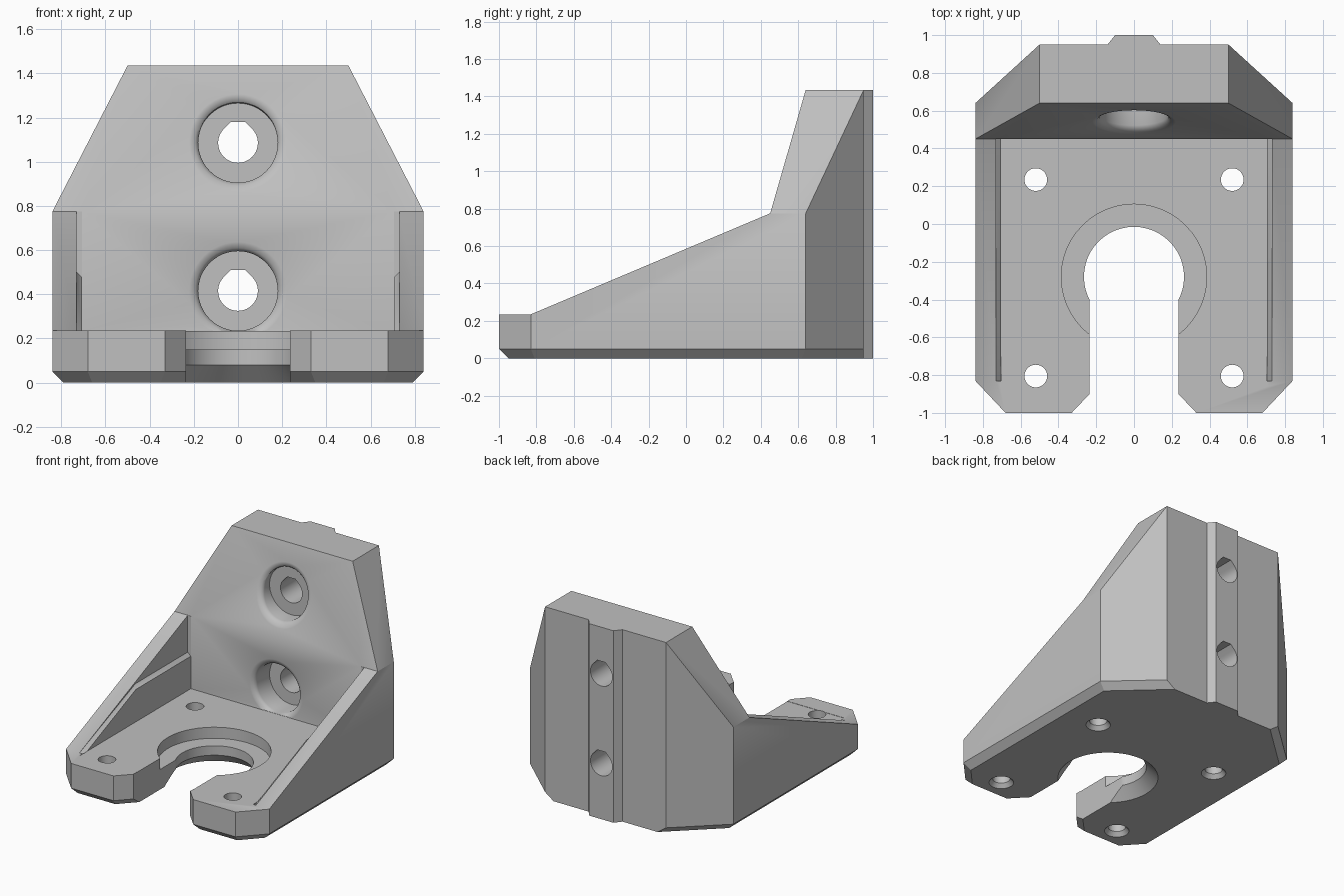
import bpy, bmesh
from math import sin, cos, pi, radians

cube = bpy.data.objects.get("Cube")
if cube:
    bpy.data.objects.remove(cube, do_unlink=True)

grey = bpy.data.materials.new("light grey plastic")
grey.use_nodes = True
COLOUR = (0.53, 0.53, 0.53, 1)
grey.diffuse_color = COLOUR
grey.node_tree.nodes["Principled BSDF"].inputs["Base Color"].default_value = COLOUR


def loft(name, rings):
    """Closed solid through a list of rings with equal point counts."""
    bm = bmesh.new()
    loops = [[bm.verts.new(p) for p in ring] for ring in rings]
    n = len(loops[0])
    for a, b in zip(loops, loops[1:]):
        for i in range(n):
            j = (i + 1) % n
            bm.faces.new((a[i], a[j], b[j], b[i]))
    bm.faces.new(loops[0])
    bm.faces.new(loops[-1])
    bmesh.ops.recalc_face_normals(bm, faces=bm.faces)
    mesh = bpy.data.meshes.new(name)
    bm.to_mesh(mesh)
    bm.free()
    mesh.materials.append(grey)
    obj = bpy.data.objects.new(name, mesh)
    bpy.context.collection.objects.link(obj)
    return obj


def mirrored(half):
    return half + [(-x, y) for x, y in reversed(half)]


def across(name, profile, half_width):
    """Side profile (y, z) extruded along x."""
    return loft(name, [[(x, y, z) for y, z in profile] for x in (-half_width, half_width)])


def circle(r, count=48):
    return [(r * cos(2 * pi * i / count), r * sin(2 * pi * i / count)) for i in range(count)]


def upright_bore(name, cx, cy, profile):
    return loft(name, [[(cx + x, cy + y, z) for x, y in circle(r)] for r, z in profile])


def combine(target, tool, operation="DIFFERENCE"):
    mod = target.modifiers.new("cut", "BOOLEAN")
    mod.operation = operation
    mod.solver = "EXACT"
    mod.object = tool
    bpy.context.view_layer.objects.active = target
    bpy.ops.object.modifier_apply(modifier=mod.name)
    bpy.data.objects.remove(tool, do_unlink=True)


# Plan outline with front slot, angled corners and rear locating ridge
inner = [(.235, -.28)]
rear = [(.14, .95), (.1, 1)]
plan = mirrored(inner + [(.235, -.9), (.33, -1), (.68, -1), (.84, -.83), (.84, .64), (.5, .95)] + rear)
foot = mirrored(inner + [(.235, -.83), (.35, -.95), (.66, -.95), (.79, -.81), (.79, .62), (.43, .95)] + rear)
bracket = loft("motor_bracket", [[(x, y, z) for x, y in ring]
                                 for ring, z in ((foot, 0), (plan, .05), (plan, 1.6))])

# Side silhouette, then the tapered front silhouette
combine(bracket, across("side_shape", [(-1.2, -.1), (-1.2, .235), (-.83, .235), (.45, .775),
                                       (.64, 1.435), (1.2, 1.435), (1.2, -.1)], 1.2), "INTERSECT")
taper = mirrored([(1.033, -.1), (1.033, .4), (.415, 1.6)])
combine(bracket, loft("front_shape", [[(x, y, z) for x, z in taper] for y in (-1.3, 1.3)]), "INTERSECT")

# Pocket between the gussets, with a thin ledge along each wall
combine(bracket, across("pocket", [(-.86, .233), (.45, .233), (.45, 1.2), (-.86, 1.2)], .705))
ledge = [(.449, .475), (-.2, .475), (-.83, .21), (-.83, 1.2), (.449, 1.2)]
wide = [(.449, .5), (-.17, .5), (-.83, .234), (-.83, 1.2), (.449, 1.2)]
for side in (-1, 1):
    combine(bracket, loft("ledge_cut", [[(side * x, y, z) for y, z in ring]
                                        for ring, x in ((ledge, .7045), (wide, .73))]))

# Round opening with upper recess and lower flare
combine(bracket, upright_bore("centre_bore", 0, -.28,
                              [(.356, -.01), (.265, .08), (.265, .15), (.385, .15), (.385, .6)]))

# Four countersunk mounting holes
for x in (-.52, .52):
    for y in (-.805, .235):
        combine(bracket, upright_bore("mounting_hole", x, y,
                                      [(.093, -.01), (.06, .03), (.06, .4)]))


def screw_recess(zc, face_y, slope):
    """Rounded-lip recess sunk into the back plate, following the face slope."""
    rings = [(.18, .63, 0)]
    for i in range(5):
        a = i * pi / 8
        lip = -.002 if i == 4 else .035 * (1 - sin(a))
        rings.append((.18 + .05 * (1 - cos(a)), face_y + lip, slope))
    rings.append((.24, face_y - .08, slope))
    return loft("screw_recess", [[(x, y + k * z, max(zc + z, .234)) for x, z in circle(r)]
                                 for r, y, k in rings])


# Two screw recesses with flat-topped teardrop through holes
drop = [(.09 * cos(radians(a)), .09 * sin(radians(a))) for a in range(135, 406, 9)]
drop += [(.033, .095), (-.033, .095)]
for zc, face_y, slope in ((1.085, .539, .288), (.415, .45, 0)):
    combine(bracket, screw_recess(zc, face_y, slope))
    combine(bracket, loft("screw_hole", [[(x, y, zc + z) for x, z in drop] for y in (.55, 1.1)]))

# Smooth bores, crisp edges
bpy.ops.object.select_all(action="DESELECT")
bracket.select_set(True)
bpy.context.view_layer.objects.active = bracket
bpy.ops.object.shade_smooth_by_angle(angle=radians(30))
